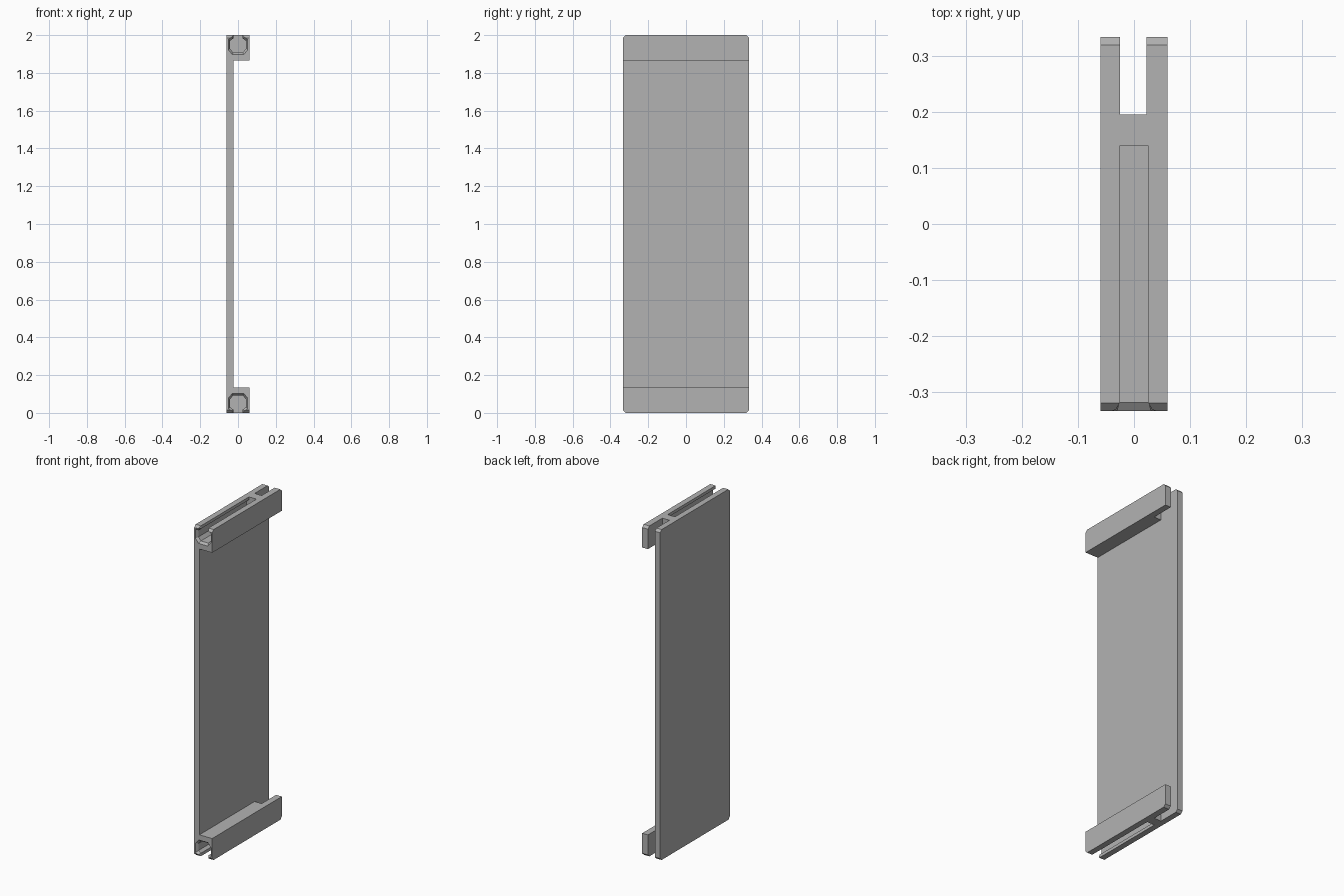
import bpy
import bmesh

cube = bpy.data.objects.get("Cube")
if cube:
    bpy.data.objects.remove(cube, do_unlink=True)

HALF_X, HALF_Y, HEIGHT = 0.06, 0.333, 2.0
PANEL_X = -0.025     # inner face of the thin panel
RAIL = 0.135         # height of each end rail
CHAMFER = 0.014

grey = bpy.data.materials.new("plain grey")
grey.use_nodes = True
color = (0.45, 0.45, 0.45, 1)
grey.diffuse_color = color
grey.node_tree.nodes["Principled BSDF"].inputs["Base Color"].default_value = color


def loft(name, rings):
    """Solid skinned between matching rings of points, closed at both ends."""
    bm = bmesh.new()
    loops = [[bm.verts.new(p) for p in ring] for ring in rings]
    n = len(loops[0])
    for a, b in zip(loops, loops[1:]):
        for i in range(n):
            j = (i + 1) % n
            bm.faces.new((a[i], a[j], b[j], b[i]))
    bm.faces.new(loops[0])
    bm.faces.new(loops[-1])
    bmesh.ops.recalc_face_normals(bm, faces=bm.faces)
    mesh = bpy.data.meshes.new(name)
    bm.to_mesh(mesh)
    bm.free()
    mesh.materials.append(grey)
    obj = bpy.data.objects.new(name, mesh)
    bpy.context.collection.objects.link(obj)
    return obj


def block(name, x0, x1, y0, y1, z0, z1):
    return loft(name, [[(x, y0, z0), (x, y1, z0), (x, y1, z1), (x, y0, z1)]
                       for x in (x0, x1)])


def cut(target, cutter):
    mod = target.modifiers.new(cutter.name, "BOOLEAN")
    mod.operation = "DIFFERENCE"
    mod.solver = "EXACT"
    mod.object = cutter
    bpy.context.view_layer.objects.active = target
    bpy.ops.object.modifier_apply(modifier=mod.name)
    bpy.data.objects.remove(cutter, do_unlink=True)


# Panel and rails start as one slab with chamfered corners
c = CHAMFER
corners = [(-HALF_Y + c, 0), (HALF_Y - c, 0), (HALF_Y, c), (HALF_Y, HEIGHT - c),
           (HALF_Y - c, HEIGHT), (-HALF_Y + c, HEIGHT), (-HALF_Y, HEIGHT - c), (-HALF_Y, c)]
body = loft("panel_with_rails", [[(x, y, z) for y, z in corners] for x in (-HALF_X, HALF_X)])

# Recess between the two rails
cut(body, block("recess", PANEL_X, 0.2, -0.5, 0.5, RAIL, HEIGHT - RAIL))

# Channel half profiles: (half width, depth from the rail's outer face)
inner = [(0.025, -0.05), (0.025, 0.018), (0.042, 0.03), (0.042, 0.072), (0.026, 0.092)]
mouth = [(0.035, -0.05), (0.035, 0.010), (0.052, 0.02), (0.052, 0.080), (0.031, 0.104)]


def channel_ring(half, y, top):
    points = half + [(-w, d) for w, d in reversed(half)]
    return [(w, y, HEIGHT - d if top else d) for w, d in points]


# Each rail gets a flared channel in front and an open notch at the back
for top in (True, False):
    cut(body, loft("channel", [channel_ring(mouth, -HALF_Y - 0.002, top),
                               channel_ring(inner, -HALF_Y + 0.015, top),
                               channel_ring(inner, 0.14, top)]))
    z = HEIGHT - RAIL if top else 0
    cut(body, block("back_notch", PANEL_X, 0.022, 0.195, 0.5, z - 0.05, z + RAIL + 0.05))
